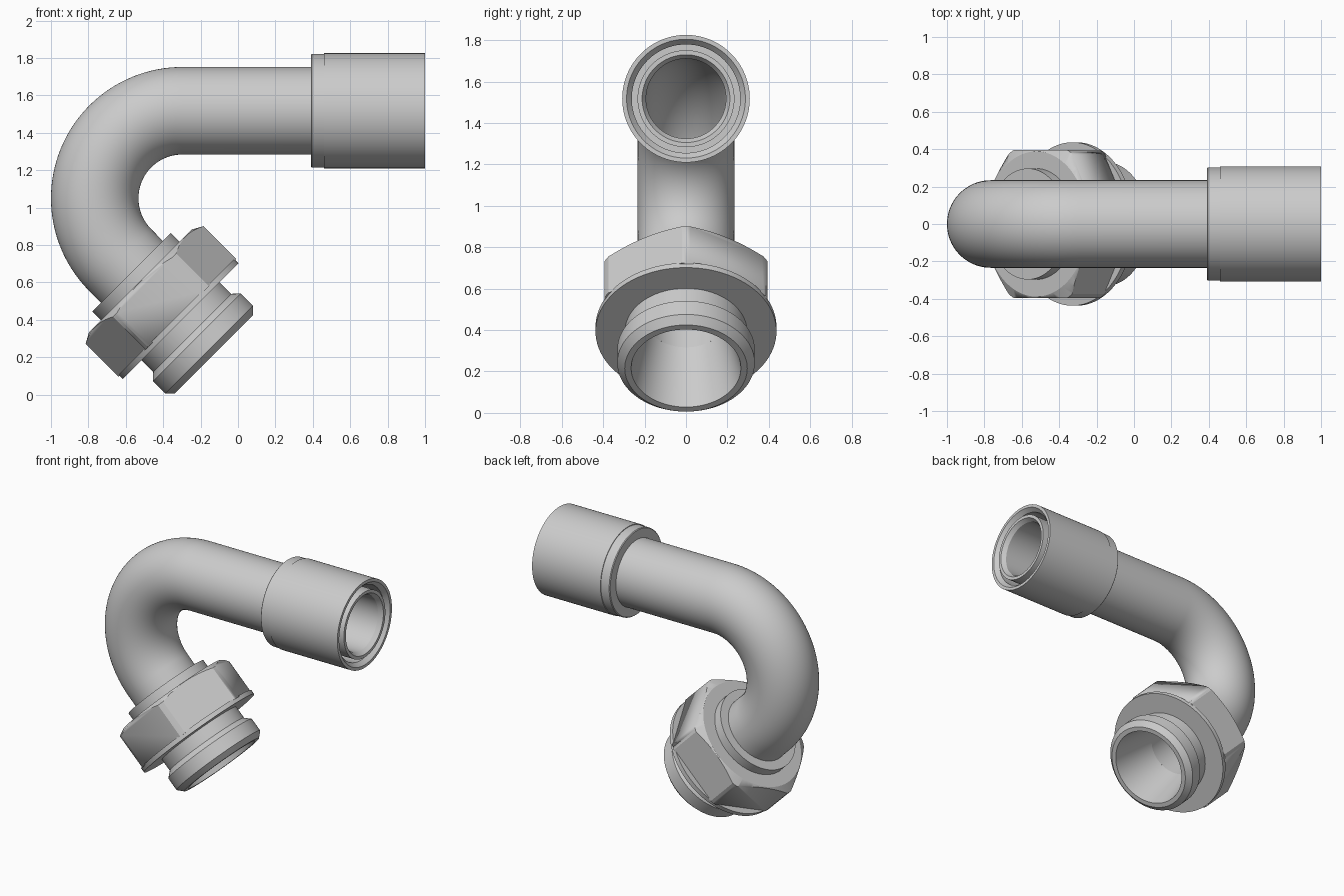
import bpy, bmesh, math
from mathutils import Vector, Matrix

if "Cube" in bpy.data.objects:
    bpy.data.objects.remove(bpy.data.objects["Cube"])

steel = bpy.data.materials.new("light_grey_steel")
steel.diffuse_color = (0.6, 0.6, 0.6, 1)
steel.use_nodes = True
steel.node_tree.nodes["Principled BSDF"].inputs["Base Color"].default_value = steel.diffuse_color


def skin(name, rings, segs=96, matrix=None):
    """Skin a closed loop of circles; each ring is (centre, in-plane axis, radius)."""
    bm = bmesh.new()
    loops = []
    for c, u, r in rings:
        loop = []
        for i in range(segs):
            a = math.tau * i / segs
            loop.append(bm.verts.new(c + u * r * math.cos(a) + Vector((0, r * math.sin(a), 0))))
        loops.append(loop)
    for k, a in enumerate(loops):
        b = loops[(k + 1) % len(loops)]
        for i in range(segs):
            j = (i + 1) % segs
            bm.faces.new((a[i], a[j], b[j], b[i]))
    bmesh.ops.recalc_face_normals(bm, faces=bm.faces)
    me = bpy.data.meshes.new(name)
    bm.to_mesh(me)
    bm.free()
    me.materials.append(steel)
    ob = bpy.data.objects.new(name, me)
    bpy.context.collection.objects.link(ob)
    if matrix:
        ob.matrix_world = matrix
    bpy.ops.object.select_all(action='DESELECT')
    ob.select_set(True)
    bpy.context.view_layer.objects.active = ob
    bpy.ops.object.shade_smooth_by_angle(angle=math.radians(20))
    return ob


def lathe(name, profile, matrix, segs=96):
    """Revolve a closed (radius, height) profile around local z."""
    return skin(name, [(Vector((0, 0, h)), Vector((1, 0, 0)), r) for r, h in profile], segs, matrix)


TUBE_Z, BEND_R, BEND_X = 1.518, 0.468, -0.298
OUT_R, BORE_R = 0.234, 0.193
bend_c = Vector((BEND_X, 0, TUBE_Z - BEND_R))

# Axis frames: the tilted fitting (local z points up-left) and the horizontal sleeve
tilted = Matrix.Translation((0.043, 0, 0.043)) @ Matrix.Rotation(math.radians(-45), 4, 'Y')
level = Matrix.Translation((0, 0, TUBE_Z)) @ Matrix.Rotation(math.radians(90), 4, 'Y')

# Bent tube: straight, 135 degree bend, straight
path = [(tilted @ Vector((0, 0, 0.58)), Vector((-1, 0, -1)).normalized())]
for i in range(49):
    a = math.radians(225 - 135 * i / 48)
    u = Vector((math.cos(a), 0, math.sin(a)))
    path.append((bend_c + u * BEND_R, u))
up = Vector((0, 0, 1))
outer = [(c, u, OUT_R) for c, u in path] + [(Vector((1, 0, TUBE_Z)), up, OUT_R)]
inner = [(Vector((1, 0, TUBE_Z)), up, 0.212), (Vector((0.97, 0, TUBE_Z)), up, BORE_R)]
inner += [(c, u, BORE_R) for c, u in reversed(path)]
skin("bent_tube", outer + inner, 80)

# End sleeve around the tube, with an open annular gap
lathe("end_sleeve", [(0.225, 0.39), (0.298, 0.39), (0.303, 0.395), (0.303, 0.46), (0.308, 0.46),
                     (0.308, 1.0), (0.287, 1.0), (0.262, 0.97), (0.262, 0.6), (0.225, 0.6)], level)

# Threaded fitting body with tapered mouth, neck, flange and collar
lathe("fitting_body", [(0.265, 0.244), (0.296, 0.244), (0.332, 0.280), (0.332, 0.372),
                       (0.295, 0.407), (0.295, 0.495), (0.437, 0.495), (0.437, 0.527),
                       (0.297, 0.527), (0.297, 0.865), (0.225, 0.865), (0.225, 0.58),
                       (BORE_R, 0.58)], tilted)

# Hexagon with chamfered corners
hexagon = lathe("hexagon", [(0.456, 0.52), (0.456, 0.80), (0.30, 0.80), (0.30, 0.52)], tilted, 6)
cutter = lathe("chamfer_cutter", [(0.445, 0.50), (0.445, 0.768), (0.388, 0.80), (0.388, 0.82),
                                  (0.2, 0.82), (0.2, 0.50)], tilted)
cutter.hide_render = True
cutter.hide_set(True)
cut = hexagon.modifiers.new("corner_chamfer", 'BOOLEAN')
cut.operation = 'INTERSECT'
cut.object = cutter
cut.solver = 'EXACT'
